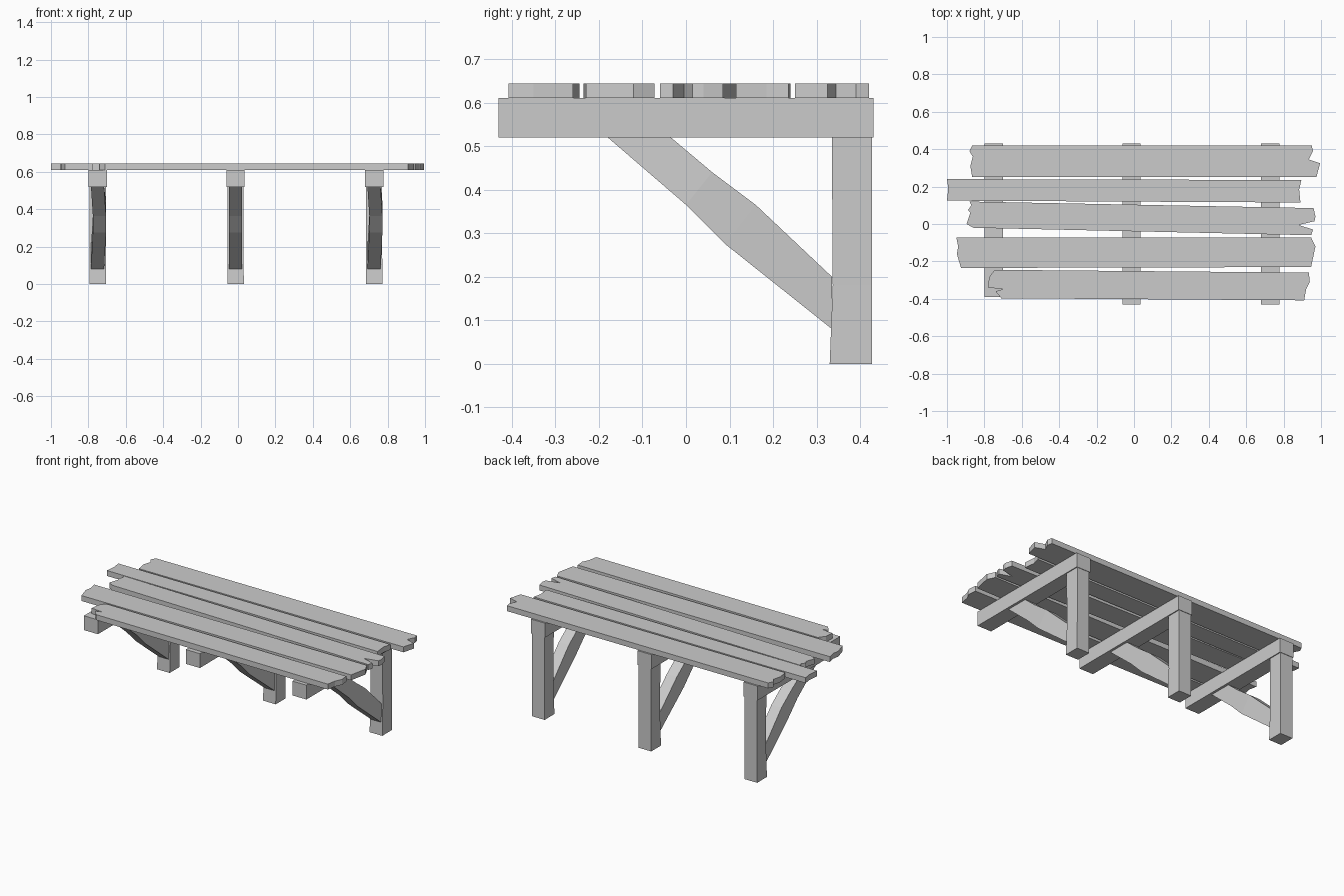
import bpy
import bmesh
from mathutils import Vector

default_cube = bpy.data.objects.get("Cube")
if default_cube:
    bpy.data.objects.remove(default_cube, do_unlink=True)

# One plain grey for all the timber
wood = bpy.data.materials.new("grey_wood")
wood.use_nodes = True
grey = (0.6, 0.6, 0.6, 1)
wood.diffuse_color = grey
wood.node_tree.nodes["Principled BSDF"].inputs["Base Color"].default_value = grey


def finish(name, bm):
    bmesh.ops.recalc_face_normals(bm, faces=bm.faces)
    mesh = bpy.data.meshes.new(name)
    bm.to_mesh(mesh)
    bm.free()
    mesh.materials.append(wood)
    obj = bpy.data.objects.new(name, mesh)
    bpy.context.collection.objects.link(obj)
    return obj


def prism(name, outline, offset):
    """Extrude a closed outline of 3D points along an offset."""
    bm = bmesh.new()
    face = bm.faces.new([bm.verts.new(p) for p in outline])
    result = bmesh.ops.extrude_face_region(bm, geom=[face], use_keep_orig=True)
    moved = [g for g in result["geom"] if isinstance(g, bmesh.types.BMVert)]
    bmesh.ops.translate(bm, verts=moved, vec=Vector(offset))
    return finish(name, bm)


def plank(name, left_end, right_end):
    """Board with ragged ends, each listed from back to front."""
    outline = left_end + right_end[::-1]
    prism(name, [(x, y, BEAM_TOP) for x, y in outline], (0, 0, PLANK_THICKNESS))


def loft(name, sections):
    """Skin a row of four-cornered sections into a closed timber."""
    bm = bmesh.new()
    rings = [[bm.verts.new(p) for p in s] for s in sections]
    for a, b in zip(rings, rings[1:]):
        for i in range(4):
            j = (i + 1) % 4
            bm.faces.new((a[i], a[j], b[j], b[i]))
    bm.faces.new(rings[0])
    bm.faces.new(rings[-1])
    return finish(name, bm)


def rectangle(x, half, front, back, z):
    return [(x - half, front, z), (x + half, front, z),
            (x + half, back, z), (x - half, back, z)]


BEAM_BOTTOM, BEAM_TOP, PLANK_THICKNESS = 0.52, 0.61, 0.034

# Table boards, from the back to the front
plank("back_plank",
      [(-.865, .42), (-.88, .39), (-.862, .36), (-.875, .31), (-.865, .25)],
      [(.95, .42), (.957, .39), (.935, .345), (.995, .325), (.975, .25)])
plank("second_plank",
      [(-1, .24), (-.993, .19), (-1, .125)],
      [(.895, .235), (.883, .185), (.89, .115)])
plank("middle_plank",
      [(-.88, .12), (-.87, .10), (-.887, .075), (-.875, .06), (-.895, 0), (-.86, -.02)],
      [(.96, .085), (.97, .04), (.965, .015), (.88, -.005), (.957, -.03), (.947, -.06)])
plank("fourth_plank",
      [(-.95, -.072), (-.94, -.12), (-.947, -.16), (-.925, -.235)],
      [(.947, -.072), (.97, -.12), (.947, -.23)])
plank("front_plank",
      [(-.745, -.245), (-.775, -.285), (-.78, -.34), (-.7, -.348), (-.74, -.36), (-.71, -.397)],
      [(.935, -.26), (.94, -.31), (.92, -.35), (.91, -.408)])

# Three brackets: cross beam, leg and slightly bowed brace
brackets = [("right", -.75, -.39, .01), ("centre", -.013, -.43, 0), ("left", .728, -.43, .01)]
brace_line = [((-.18, .52), (-.035, .52)), ((0, .365), (.06, .44)),
              ((.09, .275), (.16, .365)), ((.335, .08), (.335, .2))]
for side, x, front, bow in brackets:
    loft(side + "_cross_beam",
         [rectangle(x, .049, front, .43, z) for z in (BEAM_BOTTOM, BEAM_TOP)])
    loft(side + "_leg",
         [rectangle(x, .044, .33, .427, 0),
          rectangle(x, .043, .337, .427, .18),
          rectangle(x, .043, .335, .427, BEAM_BOTTOM)])
    sections = []
    for (low, high), shift in zip(brace_line, (0, bow, bow, 0)):
        a, b = x + shift - .036, x + shift + .034
        sections.append([(a, *low), (b, *low), (b, *high), (a, *high)])
    loft(side + "_brace", sections)
